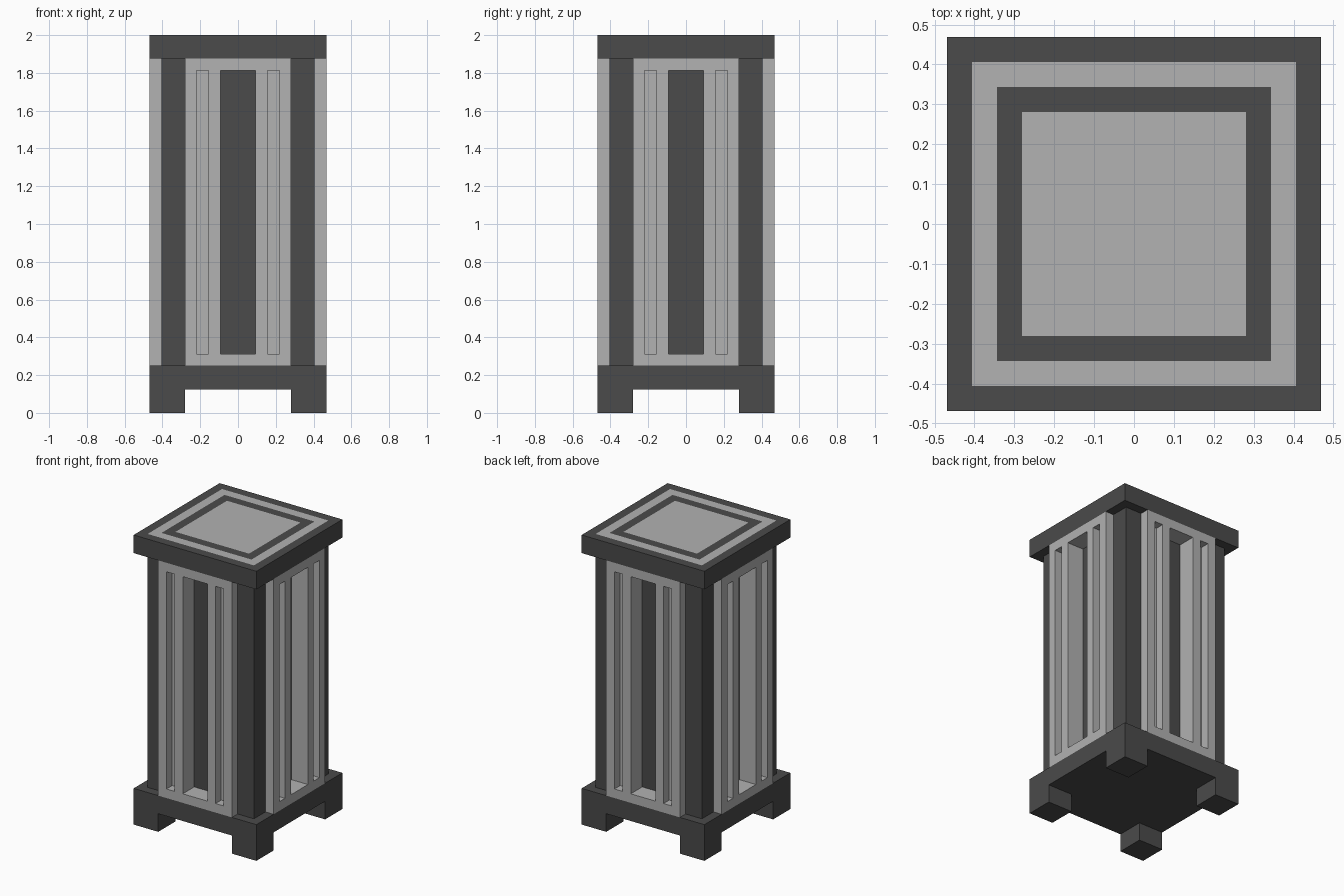
import bpy, bmesh, math
from mathutils import Vector, Matrix

if "Cube" in bpy.data.objects:
    bpy.data.objects.remove(bpy.data.objects["Cube"], do_unlink=True)

U = 0.0625            # module: everything is a multiple of this
HALF = 7.5 * U        # half width of the pedestal


def material(name, v):
    m = bpy.data.materials.new(name)
    m.use_nodes = True
    m.diffuse_color = (v, v, v, 1)
    m.node_tree.nodes["Principled BSDF"].inputs["Base Color"].default_value = (v, v, v, 1)
    return m


DARK = material("dark grey", 0.069)
LIGHT = material("light grey", 0.445)


def finish(bm, name, *mats):
    me = bpy.data.meshes.new(name)
    bm.to_mesh(me)
    bm.free()
    for m in mats:
        me.materials.append(m)
    ob = bpy.data.objects.new(name, me)
    bpy.context.collection.objects.link(ob)
    return ob


def box_mesh(lo, hi):
    lo, hi = Vector(lo), Vector(hi)
    bm = bmesh.new()
    bmesh.ops.create_cube(bm, size=1, matrix=Matrix.Translation((lo + hi) / 2)
                          @ Matrix.Diagonal((*(hi - lo), 1)))
    return bm


def box(name, lo, hi, mat):
    return finish(box_mesh(lo, hi), name, mat)


# Base slab and dark inner core
box("base_slab", (-HALF, -HALF, 2 * U), (HALF, HALF, 4 * U), DARK)
box("core", (-5.5 * U, -5.5 * U, 4 * U), (5.5 * U, 5.5 * U, 30 * U), DARK)

# Feet and corner posts
for sx, side in ((-1, "right"), (1, "left")):
    for sy, end in ((-1, "front"), (1, "back")):
        def corner(name, inner, outer, z0, z1):
            xs, ys = sorted((sx * inner, sx * outer)), sorted((sy * inner, sy * outer))
            box(f"{end}_{side}_{name}", (xs[0], ys[0], z0), (xs[1], ys[1], z1), DARK)
        corner("foot", 4.5 * U, HALF, 0, 2 * U)
        corner("post", 4.5 * U, 6.5 * U, 4 * U, 30 * U)

# Cap with concentric square inlays on its top face
bm = box_mesh((-HALF, -HALF, 30 * U), (HALF, HALF, 32 * U))
top = max(bm.faces, key=lambda f: f.calc_center_median().z)
for index in (1, 0, 1):
    bmesh.ops.inset_region(bm, faces=[top], thickness=U, use_even_offset=True)
    top.material_index = index
finish(bm, "cap", DARK, LIGHT)

# Slotted side panels: wide through slot in the middle, shallow groove each side
XS = [v * U for v in (-4.5, -3.5, -2.5, -1.5, 1.5, 2.5, 3.5, 4.5)]
ZS = [v * U for v in (4, 5, 29, 30)]


def panel(name, angle):
    bm = bmesh.new()
    grid = [[bm.verts.new((x, -HALF, z)) for z in ZS] for x in XS]
    for i in range(len(XS) - 1):
        for j in range(len(ZS) - 1):
            if (i, j) != (3, 1):
                bm.faces.new((grid[i][j], grid[i + 1][j], grid[i + 1][j + 1], grid[i][j + 1]))
    ext = bmesh.ops.extrude_face_region(bm, geom=bm.faces[:], use_keep_orig=True)
    bmesh.ops.translate(bm, vec=(0, 2 * U, 0),
                        verts=[g for g in ext["geom"] if isinstance(g, bmesh.types.BMVert)])
    bmesh.ops.recalc_face_normals(bm, faces=bm.faces[:])
    grooves = []
    for f in bm.faces:
        c = f.calc_center_median()
        if c.y < -HALF + 0.001 and abs(abs(c.x) - 3 * U) < 0.01 and 0.5 < c.z < 1.5:
            grooves.append(f)
    bmesh.ops.inset_individual(bm, faces=grooves, thickness=0, depth=-U)
    bmesh.ops.rotate(bm, verts=bm.verts[:], cent=(0, 0, 0),
                     matrix=Matrix.Rotation(angle, 3, 'Z'))
    finish(bm, name, LIGHT)


for k, side in enumerate(("front", "left", "back", "right")):
    panel(f"{side}_panel", k * math.pi / 2)
